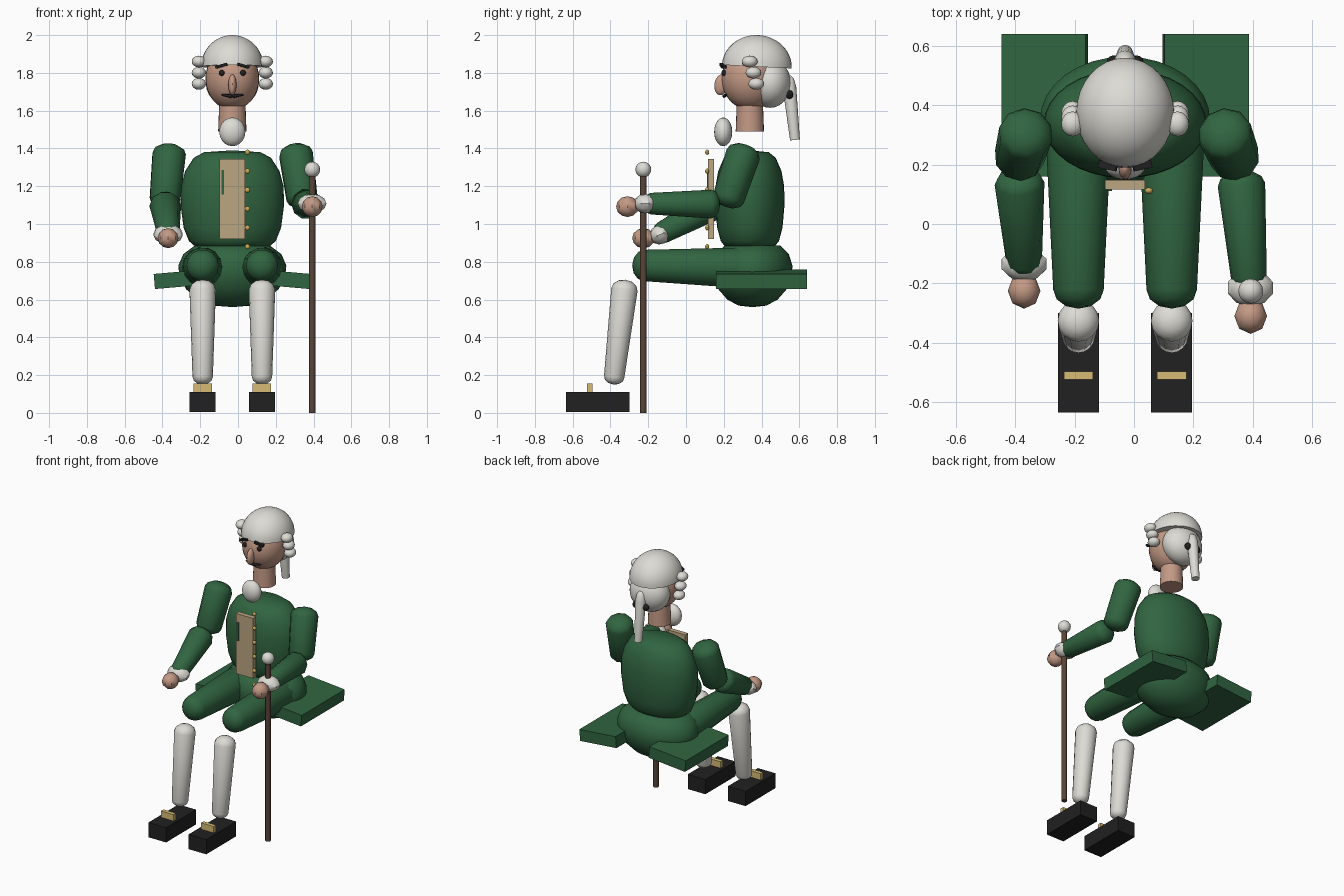
import bpy, bmesh, math
from mathutils import Vector, Matrix

cube = bpy.data.objects.get("Cube")
if cube:
    bpy.data.objects.remove(cube, do_unlink=True)

CX = -0.03  # the body's own mid line


def material(name, rgb):
    m = bpy.data.materials.new(name)
    m.use_nodes = True
    m.diffuse_color = (*rgb, 1)
    node = next(n for n in m.node_tree.nodes if n.type == "BSDF_PRINCIPLED")
    node.inputs["Base Color"].default_value = (*rgb, 1)
    node.inputs["Roughness"].default_value = 0.8
    return m


GREEN = material("coat green", (0.03, 0.13, 0.052))
WHITE = material("powder white", (0.72, 0.71, 0.66))
SKIN = material("skin", (0.55, 0.32, 0.235))
TAN = material("waistcoat tan", (0.5, 0.38, 0.22))
BRASS = material("button brass", (0.6, 0.4, 0.1))
GOLD = material("buckle gold", (0.68, 0.5, 0.18))
BLACK = material("black", (0.015, 0.015, 0.016))
BROWN = material("cane brown", (0.1, 0.058, 0.038))


def finish(name, bm, mat, matrix=Matrix(), angle=35):
    bm.transform(matrix)
    bmesh.ops.recalc_face_normals(bm, faces=bm.faces)
    mesh = bpy.data.meshes.new(name)
    bm.to_mesh(mesh)
    bm.free()
    mesh.materials.append(mat)
    mesh.polygons.foreach_set("use_smooth", [True] * len(mesh.polygons))
    mesh.set_sharp_from_angle(angle=math.radians(angle))
    ob = bpy.data.objects.new(name, mesh)
    bpy.context.scene.collection.objects.link(ob)
    return ob


def placed(loc, size=(1, 1, 1), rot=(0, 0, 0)):
    turn = [Matrix.Rotation(math.radians(a), 4, ax) for a, ax in zip(rot, "XYZ")]
    return (Matrix.Translation(loc) @ turn[2] @ turn[1] @ turn[0]
            @ Matrix.Diagonal((*size, 1)))


def ball(name, loc, radii, mat, seg=24, rot=(0, 0, 0)):
    bm = bmesh.new()
    bmesh.ops.create_uvsphere(bm, u_segments=seg, v_segments=max(6, seg // 2), radius=1)
    return finish(name, bm, mat, placed(loc, radii, rot))


def box(name, loc, size, mat, rot=(0, 0, 0)):
    bm = bmesh.new()
    bmesh.ops.create_cube(bm, size=1)
    return finish(name, bm, mat, placed(loc, size, rot))


def lathe(name, profile, mat, matrix=Matrix(), seg=32, angle=35):
    """Revolve (radius, height) points around z."""
    bm = bmesh.new()
    verts = [bm.verts.new((r, 0, h)) for r, h in profile]
    edges = [bm.edges.new(pair) for pair in zip(verts, verts[1:])]
    bmesh.ops.spin(bm, geom=verts + edges, cent=(0, 0, 0), axis=(0, 0, 1),
                   angle=math.tau, steps=seg)
    bmesh.ops.remove_doubles(bm, verts=bm.verts, dist=0.0001)
    return finish(name, bm, mat, matrix, angle)


def limb(name, a, b, ra, rb, mat, seg=12, cap=0.75):
    """Tapered rod with rounded ends; a and b are the tips."""
    a, b = Vector(a), Vector(b)
    length = (b - a).length
    arc = [math.radians(d) for d in (0, 30, 60, 90)]
    start = [(ra * math.sin(t), ra * cap * (1 - math.cos(t))) for t in arc]
    end = [(rb * math.sin(t), length - rb * cap * (1 - math.cos(t))) for t in reversed(arc)]
    turn = (b - a).to_track_quat("Z", "Y").to_matrix().to_4x4()
    return lathe(name, start + end, mat, Matrix.Translation(a) @ turn, seg, 50)


def rod(name, a, b, ra, rb, mat, seg=16):
    a, b = Vector(a), Vector(b)
    length = (b - a).length
    turn = (b - a).to_track_quat("Z", "Y").to_matrix().to_4x4()
    return lathe(name, [(0, 0), (ra, 0), (rb, length), (0, length)], mat,
                 Matrix.Translation(a) @ turn, seg)


# Coat body and hips
lathe("coat_body", [(0, 0.87), (0.19, 0.875), (0.23, 0.91), (0.258, 0.98), (0.274, 1.1),
                    (0.271, 1.2), (0.25, 1.28), (0.205, 1.35), (0.15, 1.38), (0, 1.39)],
      GREEN, placed((CX, 0.338, 0), (1, 0.67, 1)), 32, 60)
lathe("hips", [(0, 0.56), (0.1, 0.568), (0.18, 0.6), (0.245, 0.655), (0.28, 0.72),
               (0.286, 0.78), (0.26, 0.84), (0.2, 0.885), (0, 0.89)],
      GREEN, placed((CX, 0.352, 0), (1, 0.74, 1)), 32, 60)

# Waistcoat front, coat fold and buttons
box("waistcoat_panel", (CX, 0.132, 1.132), (0.135, 0.033, 0.425), TAN)
box("coat_fold", (-0.081, 0.114, 1.22), (0.014, 0.006, 0.13), GREEN)
for i in range(6):
    ball(f"button_{i + 1}", (0.05, 0.112, 0.88 + 0.1 * i), (0.014, 0.011, 0.014), BRASS, 12)

# Mirrored lower body
for side, s in (("right", -1), ("left", 1)):
    x = CX + s * 0.157
    box(f"{side}_coat_tail", (CX + s * 0.271, 0.4, 0.708), (0.285, 0.48, 0.08), GREEN,
        (0, s * 5, 0))
    limb(f"{side}_thigh", (x, -0.285, 0.782), (x, 0.42, 0.765), 0.085, 0.112, GREEN, 14)
    limb(f"{side}_stocking", (x, -0.32, 0.705), (x, -0.385, 0.15), 0.07, 0.054, WHITE, 16)
    box(f"{side}_shoe", (x, -0.467, 0.058), (0.138, 0.335, 0.104), BLACK)
    box(f"{side}_buckle", (x, -0.51, 0.132), (0.098, 0.028, 0.046), GOLD)

# Arms: the left one holds the cane, the right one rests lower
limb("right_upper_arm", (-0.36, 0.32, 1.42), (-0.39, 0.21, 1.09), 0.092, 0.085, GREEN, 10, 0.6)
limb("right_forearm", (-0.388, 0.18, 1.12), (-0.368, -0.16, 0.935), 0.084, 0.06, GREEN, 10, 0.6)
ball("right_cuff", (-0.37, -0.135, 0.945), (0.08, 0.06, 0.052), WHITE, 10, (25, 0, 0))
ball("right_hand", (-0.37, -0.225, 0.925), (0.055, 0.06, 0.053), SKIN, 8)
limb("left_upper_arm", (0.3, 0.32, 1.42), (0.345, 0.21, 1.09), 0.092, 0.085, GREEN, 10, 0.6)
limb("left_forearm", (0.358, 0.18, 1.105), (0.39, -0.22, 1.108), 0.08, 0.06, GREEN, 10, 0.6)
ball("left_cuff", (0.392, -0.215, 1.108), (0.08, 0.062, 0.052), WHITE, 10)
ball("left_hand", (0.393, -0.31, 1.092), (0.055, 0.06, 0.055), SKIN, 8)

# Cane
rod("cane", (0.393, -0.226, 0), (0.393, -0.226, 1.26), 0.018, 0.018, BROWN, 12)
ball("cane_knob", (0.393, -0.226, 1.288), (0.042, 0.042, 0.042), WHITE, 16)

# Head, neck and neckcloth
ball("face", (CX, 0.34, 1.77), (0.142, 0.152, 0.166), SKIN, 32)
rod("neck", (CX, 0.338, 1.49), (CX, 0.338, 1.68), 0.075, 0.068, SKIN, 24)
ball("neckcloth", (CX, 0.197, 1.488), (0.069, 0.048, 0.076), WHITE, 20)

# Facial features
ball("nose", (CX, 0.186, 1.737), (0.022, 0.036, 0.056), SKIN, 16, (-8, 0, 0))
for side, s in (("right", -1), ("left", 1)):
    ball(f"{side}_eye", (CX + s * 0.056, 0.201, 1.8), (0.016, 0.014, 0.016), BLACK, 12)
    box(f"{side}_eyebrow", (CX + s * 0.058, 0.196, 1.838), (0.064, 0.026, 0.014), BLACK,
        (0, s * 16, s * 12))
    limb(f"{side}_moustache", (CX, 0.2, 1.676), (CX + s * 0.058, 0.214, 1.684),
         0.01, 0.005, BLACK, 8)

# Wig: dome, back hair, side curls and tied queue
dome = [(math.cos(t), math.sin(t)) for t in (math.radians(7.5 * i) for i in range(13))]
dome[-1] = (0, 1)
lathe("wig_dome", [(0, 0)] + dome, WHITE,
      placed((CX, 0.375, 1.833), (0.165, 0.185, 0.167), (-3, 0, 0)), 32)
ball("wig_back", (CX, 0.445, 1.745), (0.14, 0.11, 0.13), WHITE, 28)
for side, s in (("right", -1), ("left", 1)):
    for i, y in enumerate((0.337, 0.357, 0.372)):
        ball(f"{side}_curl_{i + 1}", (CX + s * 0.177, y, 1.86 - 0.059 * i),
             (0.038, 0.042, 0.031), WHITE, 16)
    ball(f"{side}_bow", (CX + s * 0.036, 0.548, 1.685), (0.026, 0.02, 0.024), BLACK, 12)
lathe("queue", [(0, 0), (0.026, 0), (0.036, 0.28), (0.028, 0.325), (0.014, 0.342), (0, 0.345)],
      WHITE, placed((CX, 0.577, 1.445), rot=(6, 0, 0)), 16, 45)
